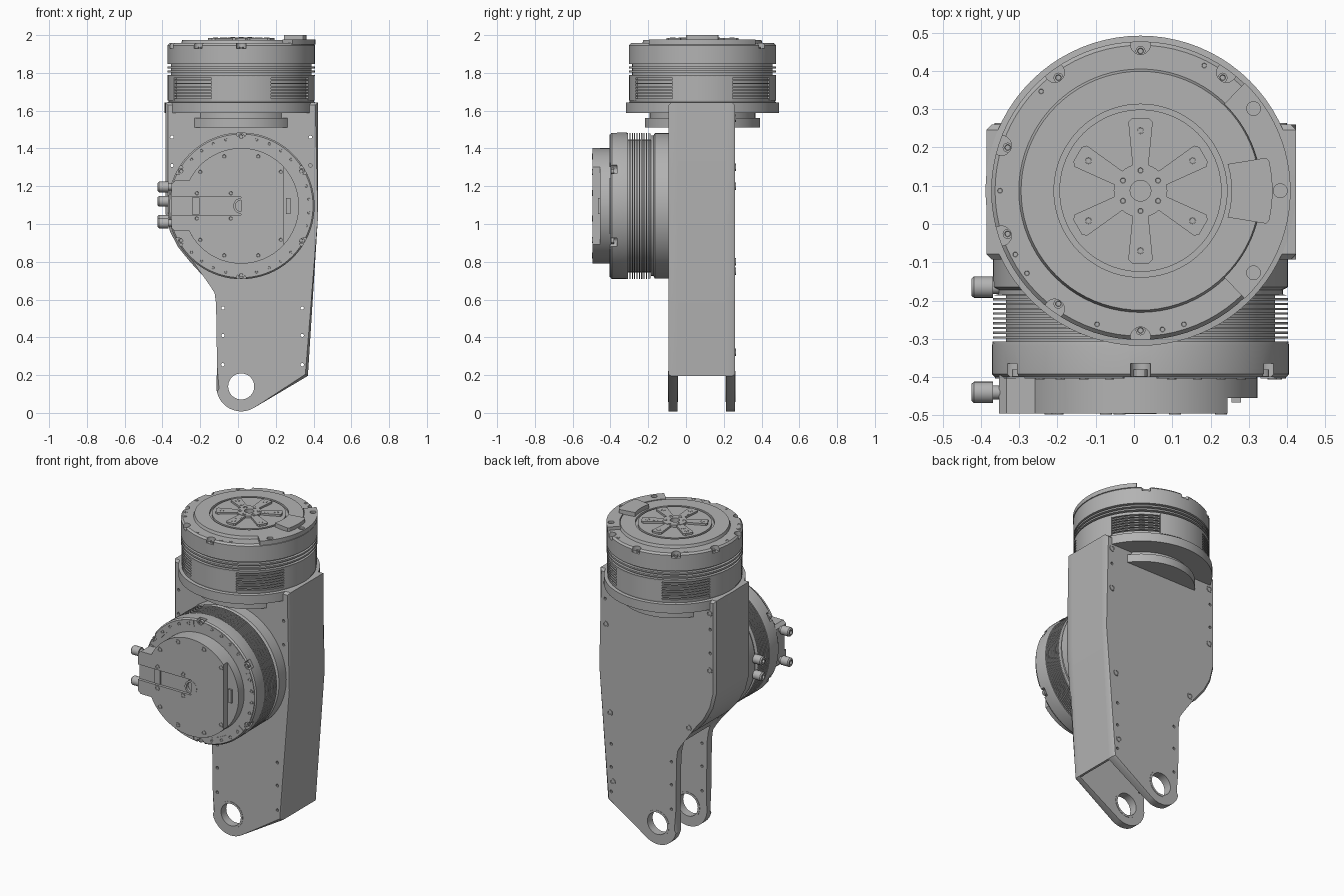
import bpy, bmesh
from math import sin, cos, radians, pi
from mathutils import Matrix, Vector

if "Cube" in bpy.data.objects:
    bpy.data.objects.remove(bpy.data.objects["Cube"], do_unlink=True)

GREY = (0.45, 0.45, 0.45, 1)
mat = bpy.data.materials.new("machined grey")
mat.use_nodes = True
mat.diffuse_color = GREY
mat.node_tree.nodes["Principled BSDF"].inputs["Base Color"].default_value = GREY

CX = 0.017
TURN = Matrix.Rotation(pi / 2, 4, 'X')           # local z becomes -y
TOP = Matrix.Translation((CX, 0.087, 0))
FRONT = Matrix.Translation((CX, 0, 1.096)) @ TURN
parts = []


def finish(name, bm, M):
    bmesh.ops.recalc_face_normals(bm, faces=bm.faces)
    me = bpy.data.meshes.new(name)
    bm.to_mesh(me)
    bm.free()
    ob = bpy.data.objects.new(name, me)
    bpy.context.collection.objects.link(ob)
    ob.matrix_world = M
    me.materials.append(mat)
    parts.append(ob)
    return ob


def polar(r, deg):
    return (r * cos(radians(deg)), r * sin(radians(deg)))


def arc(r, a0, a1, n, c=(0, 0)):
    pts = [polar(r, a0 + (a1 - a0) * i / n) for i in range(n + 1)]
    return [(x + c[0], y + c[1]) for x, y in pts]


def add_prism(bm, pts, z0, z1):
    low = [bm.verts.new((x, y, z0)) for x, y in pts]
    high = [bm.verts.new((x, y, z1)) for x, y in pts]
    bm.faces.new(low)
    bm.faces.new(high)
    for i in range(len(pts)):
        j = (i + 1) % len(pts)
        bm.faces.new((low[i], low[j], high[j], high[i]))


def prism(name, pts, z0, z1, M, bevel=0, bevel_z=None):
    bm = bmesh.new()
    add_prism(bm, pts, z0, z1)
    if bevel:
        edges = [e for e in bm.edges if all(abs(v.co.z - bevel_z) < 1e-5 for v in e.verts)]
        bmesh.ops.bevel(bm, geom=edges, offset=bevel, segments=1, affect='EDGES')
    return finish(name, bm, M)


def add_lathe(bm, prof, seg, c=(0, 0), loop=False):
    rings = [[bm.verts.new((c[0] + r * cos(2 * pi * i / seg), c[1] + r * sin(2 * pi * i / seg), z))
              for i in range(seg)] for r, z in prof]
    pairs = list(zip(rings, rings[1:]))
    if loop:
        pairs.append((rings[-1], rings[0]))
    else:
        bm.faces.new(rings[0])
        bm.faces.new(rings[-1])
    for a, b in pairs:
        for i in range(seg):
            j = (i + 1) % seg
            bm.faces.new((a[i], a[j], b[j], b[i]))


def lathe(name, prof, M, seg=72, loop=False):
    bm = bmesh.new()
    add_lathe(bm, prof, seg, loop=loop)
    return finish(name, bm, M)


def bolts(name, spots, r, z, h, M):
    bm = bmesh.new()
    for c in spots:
        add_lathe(bm, [(r, z - 0.01), (r, z + h), (r * 0.6, z + h), (r * 0.5, z + 0.001)], 12, c)
    return finish(name, bm, M)


def cut(ob, spots, r, z0, z1, M, seg=20):
    """Drill round holes through an object."""
    bm = bmesh.new()
    for c in spots:
        add_lathe(bm, [(r, z0), (r, z1)], seg, c)
    carve(ob, finish("cutter", bm, M))


def carve(ob, cutter):
    mod = ob.modifiers.new("cut", 'BOOLEAN')
    mod.operation, mod.solver, mod.object = 'DIFFERENCE', 'EXACT', cutter
    bpy.context.view_layer.update()
    me = bpy.data.meshes.new_from_object(ob.evaluated_get(bpy.context.evaluated_depsgraph_get()))
    ob.modifiers.clear()
    ob.data = me
    parts.remove(cutter)
    bpy.data.objects.remove(cutter, do_unlink=True)


def sector(name, r0, r1, a0, a1, z0, z1, M, n=12):
    return prism(name, arc(r1, a0, a1, n) + arc(r0, a1, a0, n), z0, z1, M)


def box(name, x0, x1, y0, y1, z0, z1, M):
    return prism(name, [(x0, y0), (x1, y0), (x1, y1), (x0, y1)], z0, z1, M)


def grooves(z0, step, n, r_out, r_in):
    out = []
    for i in range(n):
        z = z0 + i * step
        out += [(r_out, z), (r_in, z), (r_in, z + step * 0.55), (r_out, z + step * 0.55)]
    return out


# Arm housing: two cheek plates joined by a thin wall, open below
LUG = (CX, 0.14)
wall_path = [(-0.138, 0.683), (-0.175, 0.735), (-0.254, 0.80), (-0.317, 0.878), (-0.36, 0.96),
             (-0.385, 1.06), (-0.385, 1.643), (0.423, 1.643), (0.423, 1.03), (0.37, 0.196)]
outline = wall_path + arc(0.132, 300, 185, 14, LUG) + [(-0.111, 0.25), (-0.116, 0.577), (-0.124, 0.635)]
holes = [(x, z) for x in (-0.35, 0.383) for z in (1.46, 1.31)]
holes += [(x, z) for x in (-0.08, 0.34) for z in (0.555, 0.41, 0.255)]
for name, z0, z1, outer in (("front_cheek", 0.045, 0.093, 0.093), ("back_cheek", -0.26, -0.212, -0.26)):
    plate = prism(name, outline, z0, z1, TURN, 0.014, outer)
    cut(plate, [LUG], 0.07, -0.5, 0.5, TURN, 40)
    cut(plate, holes, 0.009, -0.5, 0.5, TURN, 10)
    lathe(name + "_bushing", [(0.069, z0 - 0.002), (0.082, z0 - 0.002), (0.082, z1 + 0.002), (0.069, z1 + 0.002)],
          Matrix.Translation((CX, 0, 0.14)) @ TURN, 40, True)

inner = []
for i, p in enumerate(wall_path):
    a, b = wall_path[max(i - 1, 0)], wall_path[min(i + 1, len(wall_path) - 1)]
    d = Vector((b[0] - a[0], b[1] - a[1])).normalized()
    inner.append((p[0] + d.y * 0.016, p[1] - d.x * 0.016))
prism("housing_wall", wall_path + inner[::-1], -0.22, 0.05, TURN)

BACK = Matrix.Rotation(pi, 4, 'Z') @ TURN         # local z becomes +y, x flips
back_spots = [(0.345, 1.56), (0.345, 1.2), (0.2, 0.8), (-0.38, 1.56), (-0.38, 1.3), (-0.35, 0.75), (-0.33, 0.32)]
bolts("back_screws", back_spots, 0.02, 0.26, 0.004, BACK)

# Upper drive unit
prof = [(0.305, 1.51), (0.305, 1.56), (0.28, 1.56), (0.28, 1.587), (0.405, 1.587), (0.405, 1.643), (0.385, 1.645)]
prof += grooves(1.665, 0.0165, 7, 0.388, 0.376) + grooves(1.79, 0.022, 3, 0.39, 0.372)
prof += [(0.39, 1.86), (0.39, 1.946), (0.38, 1.957), (0.318, 1.957), (0.312, 1.974), (0.226, 1.974),
         (0.226, 1.96), (0.212, 1.96), (0.212, 1.974), (0.03, 1.974), (0.027, 1.93)]
upper = lathe("upper_drive", prof, TOP, 80)
rim = [polar(0.365, 90 + 36 * i) for i in range(10)]
cut(upper, [polar(0.382, 90 + 36 * i) for i in range(10) if i not in (6, 7, 8)], 0.026, 1.928, 2.1, TOP)
bolts("upper_rim_screws", [p for p in rim if p[0] < 0.25], 0.013, 1.93, 0.006, TOP)
bolts("upper_rim_pins", [polar(0.367, a) for a in (63, 135, 180, 207, 216, 252, 279, 288)], 0.011, 1.957, 0.002, TOP)
for a in (0, 90, 180, 270):
    sector("upper_side_pad", 0.36, 0.389, a - 24, a + 24, 1.655, 1.783, TOP)

# Raised crescent and key block on the top face
crescent = sector("top_crescent", 0.315, 0.392, -46, 46, 1.95, 1.977, TOP, 24)
cut(crescent, [polar(0.365, a) for a in (-36, 0, 36)], 0.018, 1.962, 2.1, TOP)
prism("top_key_block", arc(0.238, -17, 17, 6) + [(0.328, 0.086)] + arc(0.345, 13, -13, 6) + [(0.328, -0.086)],
      1.96, 2.0, TOP)

# Six-armed output star with hub
for i in range(6):
    arm = [(0.05, -0.019), (0.18, -0.032), (0.19, -0.022), (0.19, 0.022), (0.18, 0.032), (0.05, 0.019)]
    M = TOP @ Matrix.Rotation(radians(30 + 60 * i), 4, 'Z')
    prism("star_arm", arm, 1.965, 1.986, M)
bolts("star_screws", [polar(0.157, 30 + 60 * i) for i in range(6)], 0.014, 1.986, 0.002, TOP)
bolts("star_dowels", [polar(0.108, 30 + 120 * i) for i in range(3)], 0.02, 1.986, 0.001, TOP)
lathe("star_hub", [(0.027, 1.93), (0.07, 1.93), (0.07, 1.988), (0.027, 1.988)], TOP, 40, True)
bolts("hub_screws", [polar(0.053, 30 + 60 * i) for i in range(6)], 0.012, 1.988, 0.002, TOP)

# Front drive unit
prof = [(0.36, 0.05), (0.385, 0.09), (0.385, 0.165), (0.372, 0.172), (0.372, 0.184)]
prof += grooves(0.187, 0.0125, 10, 0.386, 0.352)
prof += [(0.388, 0.318), (0.388, 0.392), (0.38, 0.40), (0.1, 0.40)]
drive = lathe("front_drive", prof, FRONT, 80)
cut(drive, [polar(0.385, 90 + 60 * i) for i in range(6)], 0.026, 0.365, 0.6, FRONT)
bolts("front_rim_screws", [polar(0.367, 90 + 60 * i) for i in range(6)], 0.018, 0.39, 0.008, FRONT)
for i in range(6):
    sector("front_rim_plate", 0.34, 0.38, 97 + 60 * i, 143 + 60 * i, 0.395, 0.404, FRONT)
bolts("front_rim_pins", [polar(0.36, 103 + 60 * i + 11.3 * k) for i in range(6) for k in range(4)],
      0.012, 0.404, 0.002, FRONT)


# Cover with cable block and channel
def cover(name, a, z0, z1):
    pts = arc(0.306, a, 154, 30) + [(-0.35, 0.134), (-0.37, 0.115), (-0.37, -0.115), (-0.35, -0.134)]
    return prism(name, pts + arc(0.306, 206, 360 - a, 30), z0, z1, FRONT)


cover("cover_base", 1, 0.395, 0.455)
lid = cover("cover_lid", 42, 0.455, 0.495)
carve(lid, box("cutter", -0.5, 0, -0.048, 0.048, 0.478, 0.6, FRONT))
lathe("cover_centre_ring", [(0.03, 0.47), (0.042, 0.47), (0.042, 0.496), (0.03, 0.496)], FRONT, 32, True)
box("channel_socket", -0.26, -0.22, -0.045, 0.045, 0.47, 0.486, FRONT)
box("side_socket", 0.238, 0.262, -0.042, 0.042, 0.45, 0.466, FRONT)
spots = [(sx, sy) for sx in (-0.09, 0.09) for sy in (-0.262, 0.262)]
spots += [(sx, sy) for sx in (-0.217, 0.21) for sy in (-0.18, 0.18)]
spots += [(sx, sy) for sx in (-0.235, -0.055) for sy in (-0.067, 0.067)]
bolts("cover_screws", spots, 0.016, 0.495, 0.003, FRONT)

# Cable connectors on the right side
SIDE = Matrix.Rotation(-pi / 2, 4, 'Y')           # local z becomes -x
for y, z in ((-0.44, 1.196), (-0.44, 1.005), (-0.165, 1.12), (-0.165, 1.02)):
    lathe("cable_connector", [(0.018, 0.29), (0.018, 0.368), (0.028, 0.368), (0.028, 0.418), (0.022, 0.425),
                              (0.012, 0.425), (0.01, 0.41)], Matrix.Translation((0, y, z)) @ SIDE, 20)

# Smooth round surfaces, keep hard edges
bpy.ops.object.select_all(action='DESELECT')
for ob in parts:
    ob.select_set(True)
bpy.context.view_layer.objects.active = parts[0]
bpy.ops.object.shade_smooth_by_angle(angle=radians(30))
